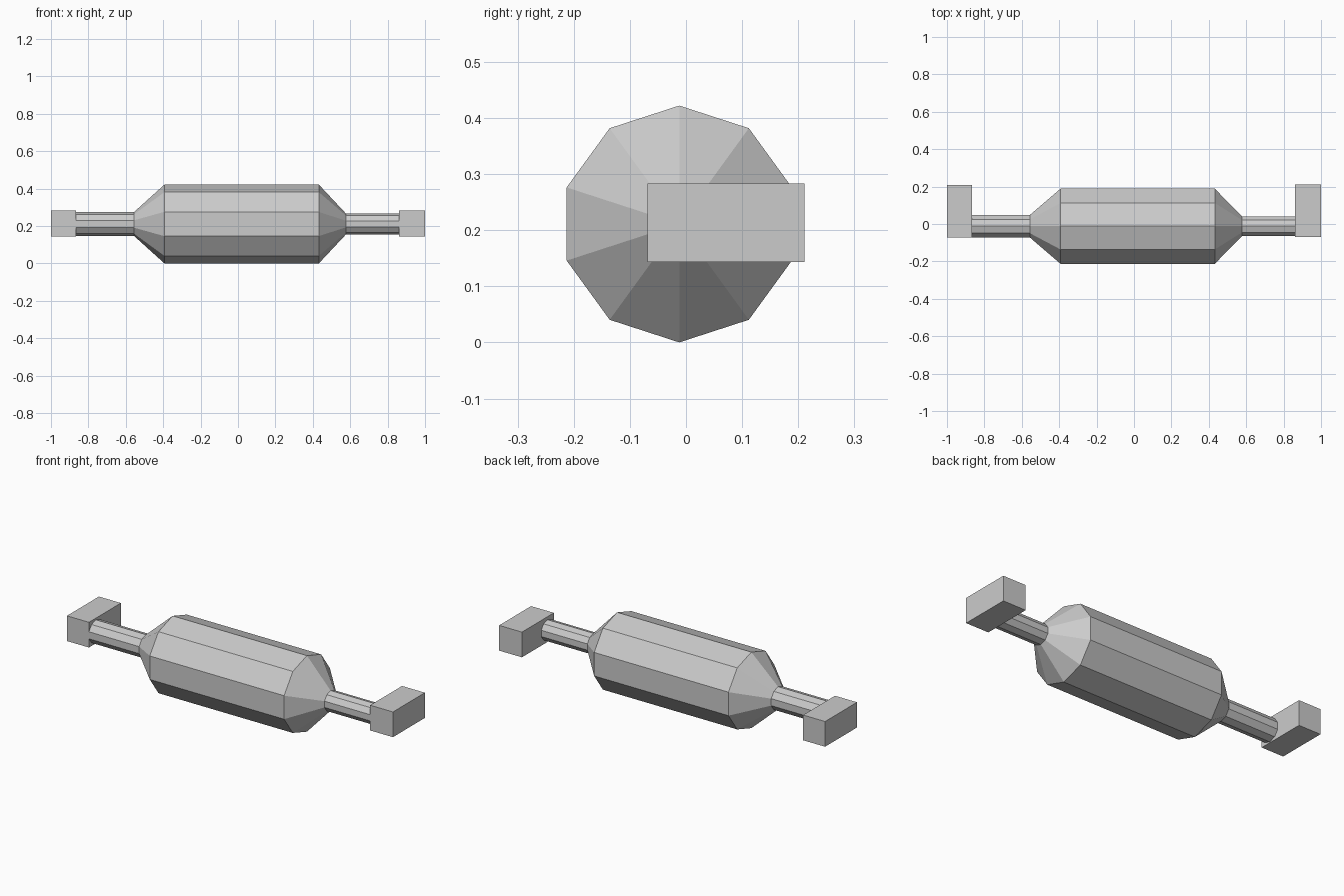
import bpy, bmesh, math

SIDES = 10
AXIS_Y, AXIS_Z = -0.012, 0.211

old = bpy.data.objects.get("Cube")
if old:
    bpy.data.objects.remove(old, do_unlink=True)

steel = bpy.data.materials.new("plain grey")
steel.use_nodes = True
GREY = (0.6, 0.6, 0.6, 1)
steel.diffuse_color = GREY
steel.node_tree.nodes["Principled BSDF"].inputs["Base Color"].default_value = GREY


def add_object(name, bm):
    bmesh.ops.recalc_face_normals(bm, faces=bm.faces)
    mesh = bpy.data.meshes.new(name)
    bm.to_mesh(mesh)
    bm.free()
    mesh.materials.append(steel)
    obj = bpy.data.objects.new(name, mesh)
    bpy.context.collection.objects.link(obj)


def lathe(name, profile):
    """Ten-sided solid along x from (x, radius) pairs, with capped ends."""
    bm = bmesh.new()
    rings = []
    for x, r in profile:
        angles = [math.tau * i / SIDES for i in range(SIDES)]
        rings.append([bm.verts.new((x, AXIS_Y + r * math.sin(a), AXIS_Z + r * math.cos(a)))
                      for a in angles])
    for a, b in zip(rings, rings[1:]):
        for i in range(SIDES):
            j = (i + 1) % SIDES
            bm.faces.new((a[i], a[j], b[j], b[i]))
    bm.faces.new(rings[0])
    bm.faces.new(rings[-1])
    add_object(name, bm)


def box(name, low, high):
    bm = bmesh.new()
    bmesh.ops.create_cube(bm, size=1)
    for v in bm.verts:
        v.co = [(a + b) / 2 + c * (b - a) for a, b, c in zip(low, high, v.co)]
    add_object(name, bm)


# Barrel with tapered ends running into the two shafts
lathe("barrel_and_shafts", [(-0.865, 0.063), (-0.557, 0.063), (-0.393, 0.211),
                            (0.432, 0.211), (0.577, 0.056), (0.86, 0.056)])

# Offset end blocks
box("right_end_block", (-1, -0.072, 0.143), (-0.865, 0.208, 0.283))
box("left_end_block", (0.86, -0.069, 0.143), (1, 0.211, 0.283))
